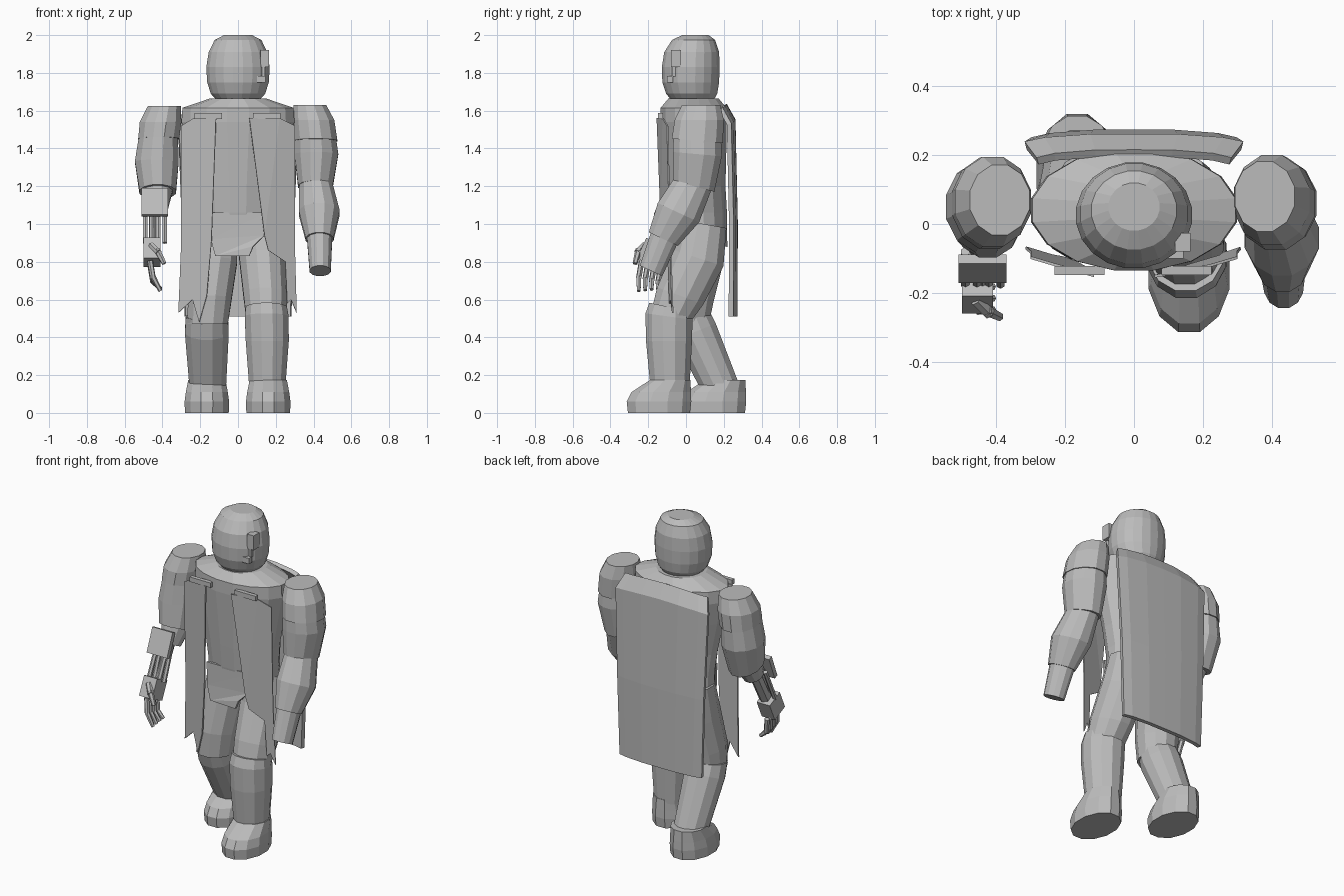
import bpy, bmesh, math
from mathutils import Vector, Matrix

if "Cube" in bpy.data.objects:
    bpy.data.objects.remove(bpy.data.objects["Cube"])

GREY = (0.5, 0.5, 0.5, 1)
grey = bpy.data.materials.new("plain grey")
grey.use_nodes = True
grey.diffuse_color = GREY
grey.node_tree.nodes["Principled BSDF"].inputs["Base Color"].default_value = GREY


def finish(name, bm):
    bmesh.ops.recalc_face_normals(bm, faces=bm.faces)
    mesh = bpy.data.meshes.new(name)
    bm.to_mesh(mesh)
    bm.free()
    mesh.materials.append(grey)
    obj = bpy.data.objects.new(name, mesh)
    bpy.context.collection.objects.link(obj)
    return obj


def loft(name, rings, sides=12):
    """Skin elliptical rings (x, y, z, rx, ry, forward lean in degrees)."""
    bm = bmesh.new()
    loops = []
    for x, y, z, rx, ry, lean in rings:
        t = math.radians(lean)
        loop = []
        for i in range(sides):
            a = math.tau * (i + 0.5) / sides
            s = ry * math.sin(a)
            loop.append(bm.verts.new((x + rx * math.cos(a), y + s * math.cos(t), z - s * math.sin(t))))
        loops.append(loop)
    for a, b in zip(loops, loops[1:]):
        for i in range(sides):
            j = (i + 1) % sides
            bm.faces.new((a[i], a[j], b[j], b[i]))
    bm.faces.new(loops[0])
    bm.faces.new(loops[-1])
    return finish(name, bm)


def box(name, centre, size, lean=0):
    bm = bmesh.new()
    matrix = (Matrix.Translation(centre) @ Matrix.Rotation(math.radians(-lean), 4, "X")
              @ Matrix.Diagonal((*size, 1)))
    bmesh.ops.create_cube(bm, size=1, matrix=matrix)
    return finish(name, bm)


def rod(name, a, b, radius, tip=None):
    a, b = Vector(a), Vector(b)
    bm = bmesh.new()
    turn = (b - a).to_track_quat("Z", "Y").to_matrix().to_4x4()
    bmesh.ops.create_cone(bm, cap_ends=True, segments=6, radius1=radius, radius2=tip or radius,
                          depth=(b - a).length, matrix=Matrix.Translation((a + b) / 2) @ turn)
    return finish(name, bm)


def thicken(obj, thickness):
    solid = obj.modifiers.new("thickness", "SOLIDIFY")
    solid.thickness = thickness
    solid.offset = 0


def cloth(name, outline, depth, thickness):
    """Thin sheet from an x, z outline; depth gives y at each point."""
    bm = bmesh.new()
    bm.faces.new([bm.verts.new((x, depth(x, z), z)) for x, z in outline])
    bmesh.ops.triangulate(bm, faces=bm.faces)
    thicken(finish(name, bm), thickness)


# Head with a flat crown and an ear device
loft("head", [(0, .05, 2.0, .075, .07, 0), (0, .04, 1.975, .125, .115, 0),
              (0, .03, 1.91, .157, .147, 0), (0, .025, 1.83, .17, .155, 0),
              (0, .025, 1.75, .165, .152, 0), (0, .03, 1.69, .146, .137, 0),
              (0, .035, 1.65, .11, .11, 0)], 20)
box("ear_device", (.142, -.053, 1.877), (.045, .055, .09))
box("ear_device_arm", (.135, -.065, 1.81), (.015, .02, .06))
box("ear_device_mouthpiece", (.122, -.085, 1.766), (.045, .03, .035))

# Torso, pelvis and front flap
loft("torso", [(0, .04, 1.665, .15, .135, 0), (0, .04, 1.615, .3, .178, 0),
               (0, .04, 1.54, .305, .178, 0), (0, .045, 1.4, .275, .172, 0),
               (0, .05, 1.2, .235, .162, 0), (0, .06, 1.06, .22, .16, 0),
               (0, .07, .91, .225, .155, 12)], 16)
loft("pelvis", [(0, .065, .98, .2, .145, 0), (0, .055, .88, .14, .135, 0),
                (0, .05, .84, .08, .1, 0)])
cloth("front_flap", [(-.15, 1.06), (-.145, .92), (-.12, .83), (.06, .83), (.08, .88), (.14, .94), (.15, 1.06)],
      lambda x, z: -.11 + x * x, .015)

# Left arm: shoulder, sleeve and a bare wrist stump
loft("left_shoulder", [(.38, .08, 1.63, .09, .105, 0), (.4, .07, 1.55, .114, .135, 0),
                       (.412, .06, 1.44, .118, .14, 5)])
loft("left_upper_arm", [(.41, .06, 1.47, .11, .13, 5), (.415, .06, 1.37, .12, .135, 5),
                        (.41, .04, 1.2, .095, .118, 15)])
loft("left_forearm", [(.41, .045, 1.23, .088, .105, 15), (.43, -.04, 1.06, .112, .125, 25),
                      (.432, -.12, .92, .076, .088, 25)])
loft("left_wrist", [(.432, -.11, .94, .07, .08, 25), (.435, -.185, .752, .058, .068, 25)])

# Right arm: sleeve ending at a mechanical forearm
loft("right_shoulder", [(-.39, .07, 1.625, .09, .105, 0), (-.41, .065, 1.54, .114, .135, 0),
                        (-.42, .06, 1.45, .112, .138, 5)])
loft("right_upper_arm", [(-.42, .06, 1.48, .105, .13, 5), (-.43, .05, 1.33, .12, .138, 5),
                         (-.425, .01, 1.17, .1, .118, 20)])
loft("right_elbow", [(-.425, .01, 1.19, .085, .095, 20), (-.43, -.05, 1.08, .06, .065, 25)])
box("forearm_plate", (-.44, -.13, 1.115), (.14, .028, .15), 22)
for i in range(4):
    x = -.49 + i * .034
    rod(f"forearm_rod_{i + 1}", (x, -.08 - .02 * (i % 2), 1.1), (x, -.175, .9), .014)
rod("forearm_core", (-.44, -.03, 1.12), (-.44, -.15, .9), .035)
box("hand_block", (-.455, -.185, .85), (.09, .11, .12), 25)
for i in range(4):
    y = -.25 + i * .034
    z = .775 - .008 * i
    rod(f"finger_{i + 1}_base", (-.465, y + .015, z + .03), (-.45, y, z - .06), .015)
    rod(f"finger_{i + 1}_tip", (-.45, y, z - .055), (-.41, y, z - .13 + .012 * i), .015, .011)
rod("thumb_base", (-.46, -.22, .89), (-.42, -.26, .85), .018)
rod("thumb_tip", (-.43, -.25, .865), (-.39, -.27, .79), .018, .013)

# Legs: left steps forward, right trails behind
loft("left_thigh", [(.115, .095, 1.0, .115, .125, 10), (.13, .065, .82, .128, .145, 18),
                    (.145, -.03, .62, .12, .135, 20), (.15, -.08, .5, .11, .115, 5)])
loft("left_shin", [(.15, -.085, .56, .112, .115, 12), (.152, -.09, .51, .12, .13, 8),
                   (.155, -.09, .38, .118, .126, 0), (.155, -.085, .15, .1, .108, 0)])
loft("right_thigh", [(-.12, .09, 1.0, .115, .125, 0), (-.125, .06, .8, .125, .14, 10),
                     (-.15, .02, .6, .12, .13, 10), (-.16, .01, .47, .11, .115, 0)])
loft("right_shin", [(-.165, .02, .51, .115, .115, -10), (-.165, .05, .43, .12, .12, -22),
                    (-.16, .18, .14, .1, .102, -20)])
for name, x, y in (("left_boot", .16, -.143), ("right_boot", -.165, .148)):
    loft(name, [(x, y + .06, .175, .102, .11, 0), (x, y + .012, .11, .115, .163, 0),
                (x, y, .06, .122, .177, 0), (x, y, 0, .12, .17, 0)])

# Back cape: a nearly flat sheet with edges bent forward
bm = bmesh.new()
across = (-1, -.82, -.4, 0, .4, .82, 1)
rows = []
for z, half, y in ((1.63, .28, .205), (1.55, .315, .25), (1.0, .295, .262), (.51, .28, .26)):
    rows.append([bm.verts.new((half * u, y - .022 * u ** 4, z - .02 * u * u * (z > 1.5))) for u in across])
for top, low in zip(rows, rows[1:]):
    for i in range(len(across) - 1):
        bm.faces.new((top[i], top[i + 1], low[i + 1], low[i]))
thicken(finish("back_cape", bm), .025)


# Ragged front drapes, closer to the body at the outer edge
def drape_depth(x, z):
    return -.152 + .28 * max(0, abs(x) - .11) + .025 * (1.56 - z)


cloth("right_drape", [(-.3, 1.52), (-.235, 1.56), (-.116, 1.56), (-.14, .91), (-.165, .62), (-.205, .48),
                      (-.24, .6), (-.315, .53), (-.3, .9)], drape_depth, .008)
cloth("left_drape", [(.3, 1.52), (.22, 1.56), (.06, 1.56), (.14, .94), (.16, .86), (.25, .8),
                     (.26, .58), (.28, .6), (.31, .53), (.3, .9)], drape_depth, .008)
for name, x in (("right_clasp", -.158), ("left_clasp", .152)):
    box(name, (x, -.135, 1.572), (.145, .025, .03))
